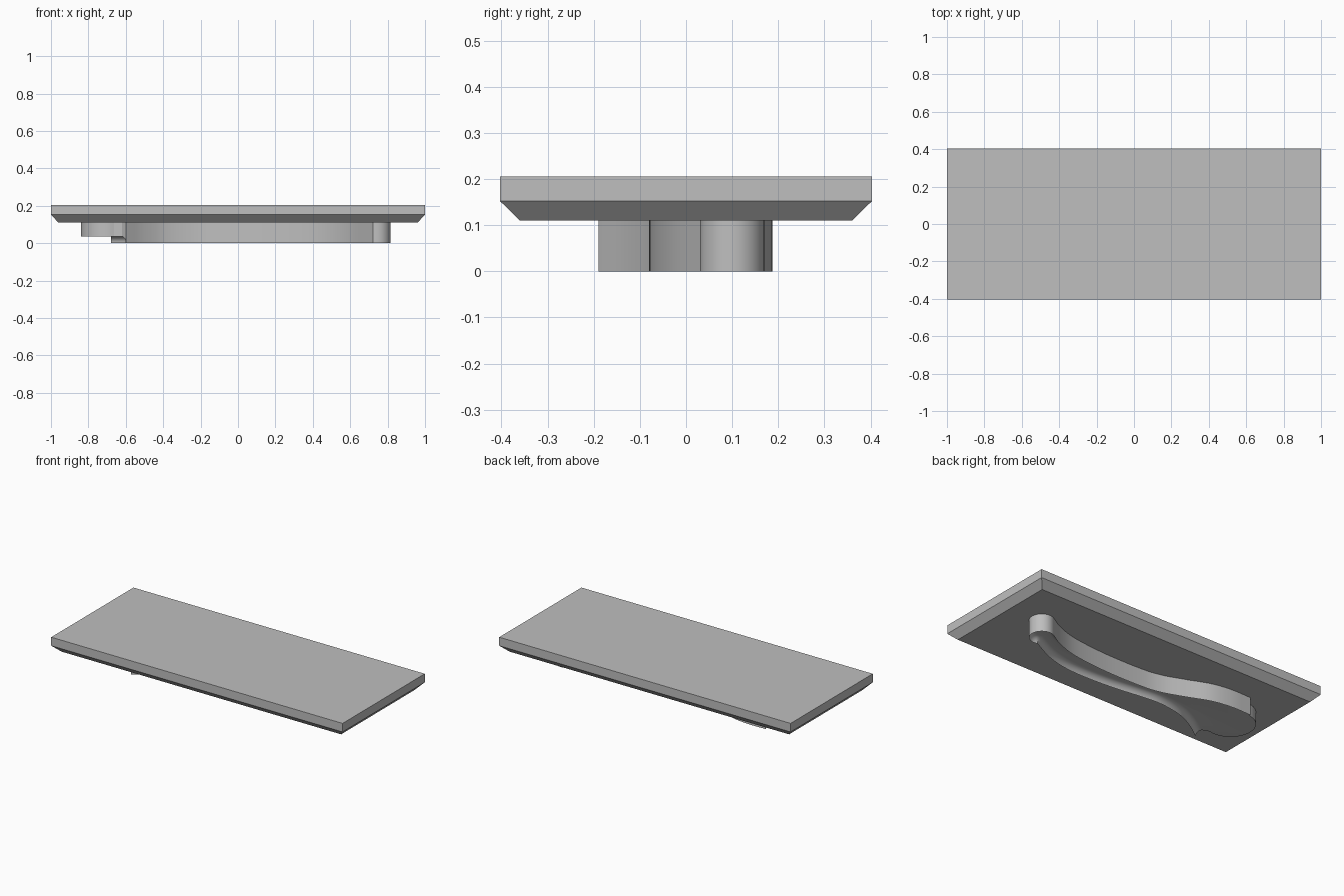
import bpy, bmesh
from math import sin, cos, pi, radians, atan2
from mathutils import Vector

cube = bpy.data.objects.get("Cube")
if cube:
    bpy.data.objects.remove(cube)

grey = bpy.data.materials.new("light grey")
grey.use_nodes = True
colour = (0.52, 0.52, 0.52, 1)
grey.diffuse_color = colour
grey.node_tree.nodes["Principled BSDF"].inputs["Base Color"].default_value = colour

PLATE_Z, FLOOR_Z, FILLET = 0.11, 0.036, 0.036


def finish(bm, name, smooth=False):
    bmesh.ops.recalc_face_normals(bm, faces=bm.faces)
    mesh = bpy.data.meshes.new(name)
    bm.to_mesh(mesh)
    bm.free()
    mesh.materials.append(grey)
    obj = bpy.data.objects.new(name, mesh)
    bpy.context.collection.objects.link(obj)
    if smooth:
        bpy.ops.object.select_all(action='DESELECT')
        obj.select_set(True)
        bpy.context.view_layer.objects.active = obj
        bpy.ops.object.shade_smooth_by_angle(angle=radians(30))
    return obj


def spline(points, steps=6):
    """Smooth curve through the given points."""
    p = [Vector(q) for q in points]
    p = [2 * p[0] - p[1]] + p + [2 * p[-1] - p[-2]]
    out = []
    for a, b, c, d in zip(p, p[1:], p[2:], p[3:]):
        for i in range(steps):
            t = i / steps
            out.append(0.5 * (2 * b + (c - a) * t + (2 * a - 5 * b + 4 * c - d) * t * t
                              + (3 * b - a - 3 * c + d) * t ** 3))
    return out + [p[-2]]


def arc(centre, radius, start, end, steps):
    angles = [start + (end - start) * i / steps for i in range(steps + 1)]
    return [Vector((centre[0] + radius * cos(a), centre[1] + radius * sin(a))) for a in angles]


# Plate with chamfered underside
bm = bmesh.new()
rings = []
for hx, hy, z in ((0.96, 0.36, PLATE_Z), (1, 0.403, 0.152), (1, 0.403, 0.205)):
    rings.append([bm.verts.new((sx * hx, sy * hy, z))
                  for sx, sy in ((-1, -1), (1, -1), (1, 1), (-1, 1))])
bm.faces.new(rings[0])
bm.faces.new(rings[-1])
for low, high in zip(rings, rings[1:]):
    for i in range(4):
        j = (i + 1) % 4
        bm.faces.new((low[i], low[j], high[j], high[i]))
finish(bm, "plate")

# Channel outline: back edge, round closed end, front edge
back = spline([(-0.68, 0.185), (-0.55, 0.186), (-0.42, 0.165), (-0.28, 0.11), (-0.14, 0.06),
               (0, 0.042), (0.25, 0.042), (0.48, 0.066), (0.62, 0.11), (0.70, 0.155)])
cap = arc((0.745, 0.10), 0.07, radians(118), radians(-110), 24)
front = spline([(0.70, 0.023), (0.58, -0.035), (0.45, -0.07), (0.3, -0.08), (0.1, -0.07),
                (-0.1, -0.045), (-0.23, -0.037), (-0.38, -0.063), (-0.5, -0.12), (-0.6, -0.19)])
outline = back[:-1] + cap + front[1:]


def inset(path, distance):
    out = []
    for i, p in enumerate(path):
        t = (path[min(i + 1, len(path) - 1)] - path[max(i - 1, 0)]).normalized()
        out.append(p + Vector((t.y, -t.x)) * distance)
    return out


# Channel wall: vertical outside, sharp lip, concave fillet down to the floor
bm = bmesh.new()
profile = [(0, PLATE_Z), (0, 0)]
for i in range(1, 9):
    a = pi / 2 * i / 8
    profile.append((FILLET * (1 - cos(a)), FLOOR_Z * sin(a)))
rings = [[bm.verts.new((p.x, p.y, z)) for p in inset(outline, d)] for d, z in profile]
for a, b in zip(rings, rings[1:]):
    for i in range(len(a) - 1):
        bm.faces.new((a[i], a[i + 1], b[i + 1], b[i]))

# Rounded tongue at the open end, level with the floor
start, end = radians(-283 + 360), radians(283)
centre = (-0.70, -0.01)
tongue = arc(centre, 0.14, radians(285), radians(100), 32)
floor_edge = [bm.verts.new((p.x, p.y, FLOOR_Z)) for p in tongue]
rim = [rings[-1][-1]] + floor_edge + [rings[-1][0]]
base = [bm.verts.new((v.co.x, v.co.y, PLATE_Z)) for v in rim]
bm.faces.new(rings[-1] + floor_edge)
for i in range(len(rim) - 1):
    bm.faces.new((rim[i], rim[i + 1], base[i + 1], base[i]))

# End faces of the two channel walls
for k, foot in ((0, base[-1]), (-1, base[0])):
    bm.faces.new([ring[k] for ring in rings] + [foot])
finish(bm, "channel", smooth=True)
